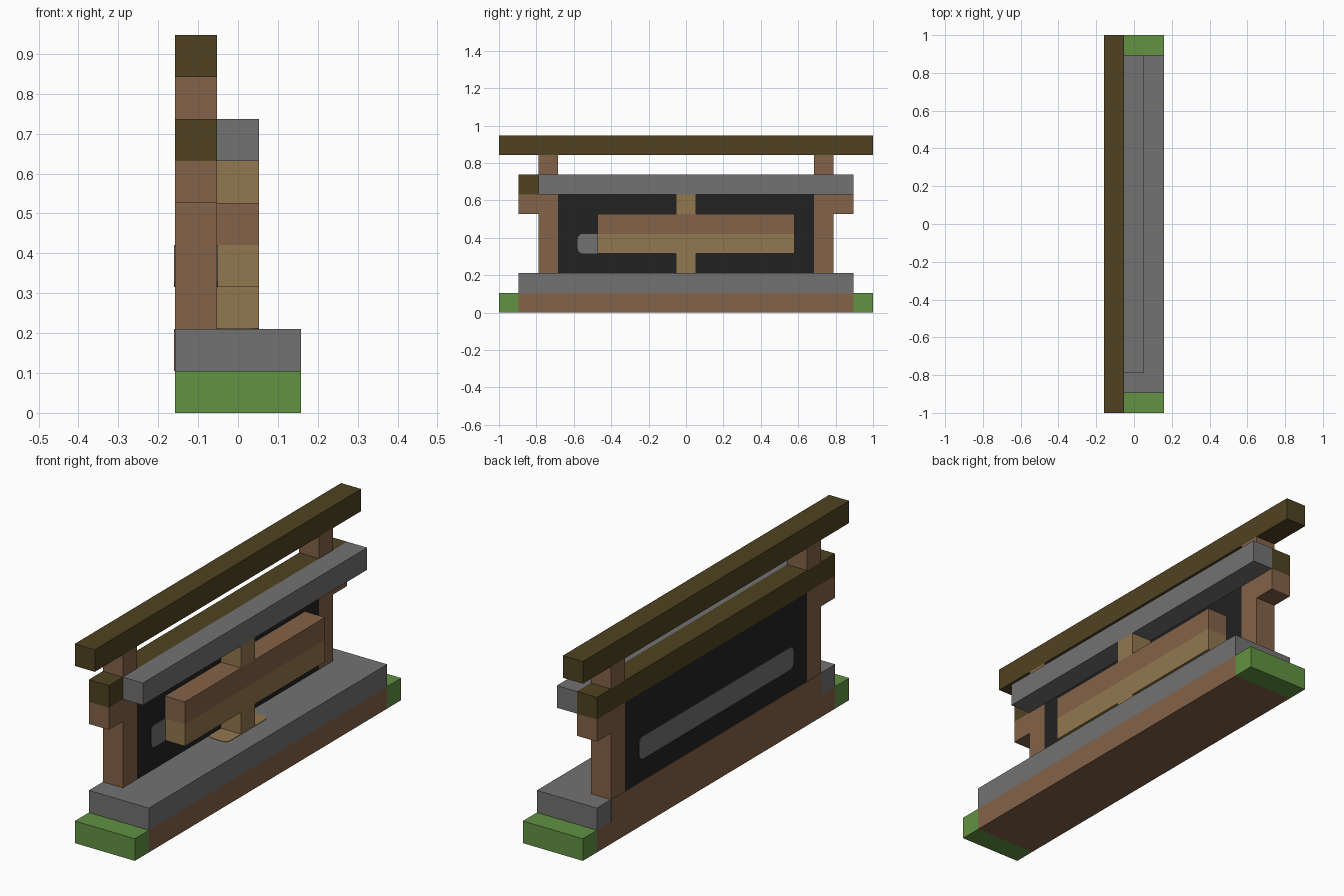
import bpy
import bmesh
from mathutils import Vector

if "Cube" in bpy.data.objects:
    bpy.data.objects.remove(bpy.data.objects["Cube"], do_unlink=True)

U = 2 / 19          # one building block
T = 0.04            # plate thickness in blocks


def material(name, rgb):
    lin = [((c / 255 + 0.055) / 1.055) ** 2.4 for c in rgb]
    m = bpy.data.materials.new(name)
    m.use_nodes = True
    m.diffuse_color = (*lin, 1)
    m.node_tree.nodes["Principled BSDF"].inputs["Base Color"].default_value = (*lin, 1)
    return m


grey = material("stone grey", (114, 114, 114))
green = material("grass green", (98, 146, 66))
brown = material("warm brown", (132, 98, 72))
tan = material("tan wood", (145, 119, 78))
dark = material("dark wood", (80, 66, 33))
black = material("black panel", (34, 34, 34))


def block(name, mat, x, y, z, round_axis=None):
    """Box from (min, max) ranges in blocks; optionally round the corners about one axis."""
    lo, hi = (Vector(c) * U for c in zip(x, y, z))
    bm = bmesh.new()
    bmesh.ops.create_cube(bm, size=1)
    for v in bm.verts:
        v.co = (lo + hi) / 2 + v.co * (hi - lo)
    if round_axis is not None:
        edges = [e for e in bm.edges
                 if abs((e.verts[0].co - e.verts[1].co)[round_axis]) > 1e-5]
        bmesh.ops.bevel(bm, geom=edges, offset=0.25 * U, segments=3,
                        profile=0.5, affect='EDGES')
    mesh = bpy.data.meshes.new(name)
    bm.to_mesh(mesh)
    bm.free()
    mesh.materials.append(mat)
    ob = bpy.data.objects.new(name, mesh)
    bpy.context.collection.objects.link(ob)
    return ob


def span(side, a, b):
    return tuple(sorted((side * a, side * b)))


FULL = (-1.5, 1.5)
BACK = (-1.5, -0.5)
MID = (-0.5, 0.5)

# Base and stone slab
block("base", brown, FULL, (-8.5, 8.5), (0, 1))
block("slab", grey, FULL, (-8.5, 8.5), (1, 2))
block("slab_back_facing", brown, (-1.5 - T / 2, -1.5 + T / 2), (-7.5, 7.5), (1, 2))
block("slab_inlay", tan, MID, (-1.5, 1.5), (2 - T / 2, 2 + T / 2), round_axis=2)

# Mirrored end parts
for side, label in ((-1, "front"), (1, "rear")):
    block(label + "_grass_end", green, FULL, span(side, 8.5, 9.5), (0, 1))
    block(label + "_post", brown, BACK, span(side, 6.5, 7.5), (2, 6))
    block(label + "_bracket", brown, BACK, span(side, 7.5, 8.5), (5, 6))
    block(label + "_upper_post", brown, BACK, span(side, 6.5, 7.5), (7, 8))

# Panel with a grey stripe on both faces
block("panel", black, BACK, (-6.5, 6.5), (2, 6))
for x, label in ((-1.5, "back"), (-0.5, "front")):
    block(label + "_stripe", grey, (x - T / 2, x + T / 2), (-5.5, 5.5), (3, 4), round_axis=0)

# Rails
block("middle_rail", dark, BACK, (-8.5, 8.5), (6, 7))
block("top_rail", dark, BACK, (-9.5, 9.5), (8, 9))
block("stone_beam", grey, MID, (-7.5, 8.5), (6, 7))

# Hanging log and its stems
block("log_lower", tan, MID, (-4.5, 5.5), (3, 4))
block("log_upper", brown, MID, (-4.5, 5.5), (4, 5))
block("lower_stem", tan, MID, (-0.5, 0.5), (2, 3))
block("upper_stem", tan, MID, (-0.5, 0.5), (5, 6))
